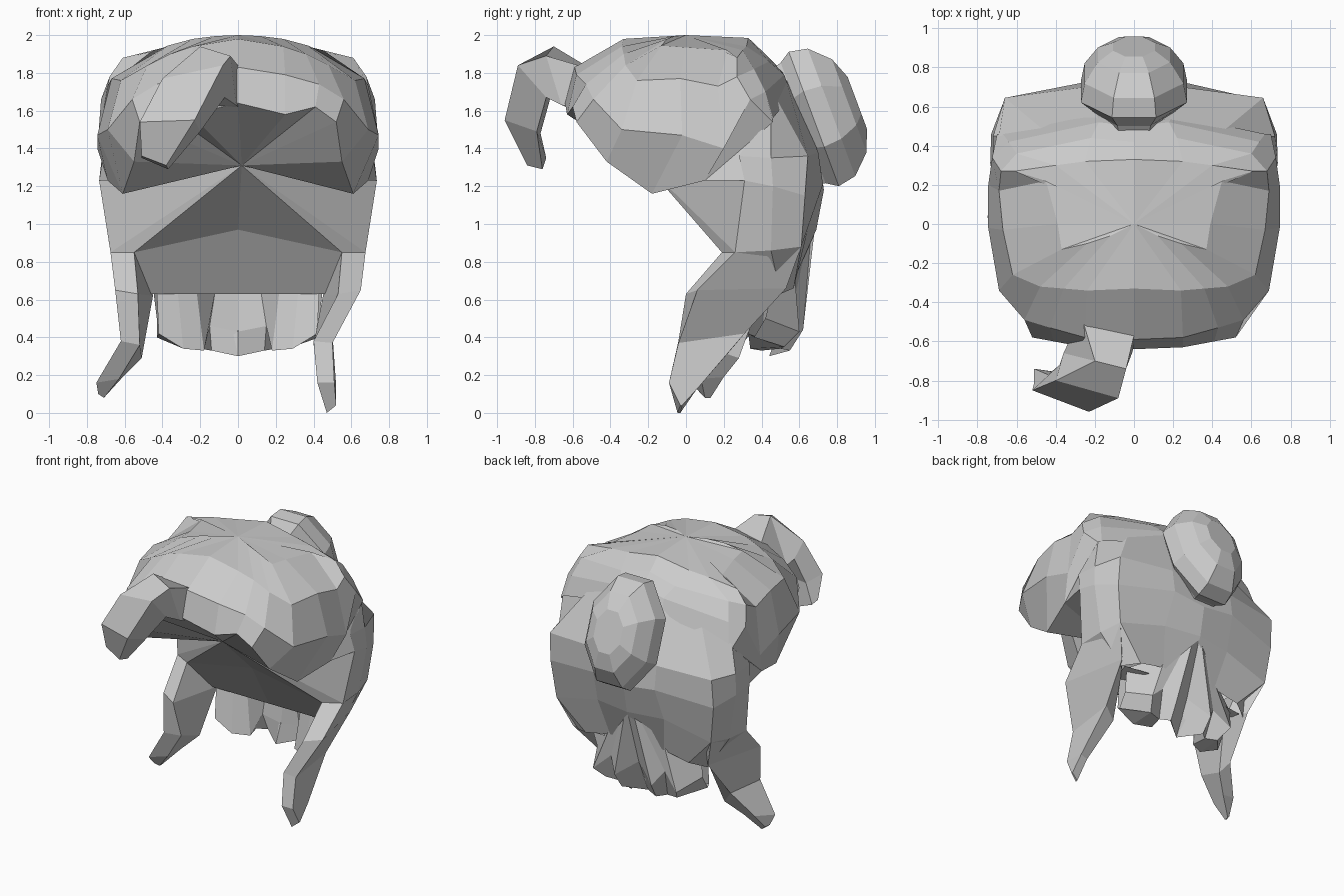
import bpy, bmesh, math
from mathutils import Vector

hair = bpy.data.materials.new("hair_grey")
hair.diffuse_color = (0.6, 0.6, 0.6, 1)


def finish(name, verts, faces):
    bm = bmesh.new()
    vs = [bm.verts.new(v) for v in verts]
    for f in faces:
        bm.faces.new([vs[i] for i in f])
    bmesh.ops.remove_doubles(bm, verts=bm.verts, dist=0.0005)
    bmesh.ops.recalc_face_normals(bm, faces=bm.faces)
    me = bpy.data.meshes.new(name)
    bm.to_mesh(me)
    bm.free()
    me.materials.append(hair)
    ob = bpy.data.objects.new(name, me)
    bpy.context.collection.objects.link(ob)
    return ob


def grid(name, rows, ring=False, caps=False):
    """Skin between rows of equal length; rows may be closed rings."""
    n = len(rows[0])
    verts = [p for r in rows for p in r]
    faces = []
    for i in range(len(rows) - 1):
        for j in range(n if ring else n - 1):
            k = (j + 1) % n
            faces.append((i * n + j, i * n + k, (i + 1) * n + k, (i + 1) * n + j))
    if caps:
        faces += [tuple(range(n)), tuple(range(len(verts) - n, len(verts)))]
    return finish(name, verts, faces)


def flip(p):
    return (-p[0], p[1], p[2])


def both(half):
    """Half row starting on the centre line -> full row."""
    return [flip(p) for p in half[:0:-1]] + half


# crown: columns from front centre round to back centre, each rim -> top
cols = [
    [(0, -.64, 1.64), (0, -.59, 1.83), (0, -.33, 1.98), (0, 0, 2.0)],
    [(.25, -.63, 1.58), (.25, -.58, 1.79), (.24, -.34, 1.94), (0, 0, 2.0)],
    [(.41, -.60, 1.62), (.43, -.53, 1.74), (.36, -.33, 1.90), (.12, -.06, 1.995)],
    [(.52, -.58, 1.54), (.56, -.49, 1.66), (.48, -.32, 1.84), (.24, -.10, 1.98)],
    [(.55, -.42, 1.33), (.69, -.34, 1.50), (.62, -.26, 1.76), (.37, -.13, 1.945)],
    [(.61, -.18, 1.16), (.745, -.02, 1.47), (.67, -.03, 1.77), (.39, 0, 1.935)],
    [(.69, .10, 1.23), (.745, .20, 1.40), (.69, .17, 1.73), (.45, .22, 1.92)],
    [(.70, .46, 1.54), (.725, .34, 1.66), (.68, .27, 1.78), (.61, .27, 1.88)],
    [(.67, .46, 1.56), (.64, .42, 1.70), (.60, .36, 1.82), (.40, .30, 1.92)],
    [(.20, .56, 1.68), (.18, .52, 1.79), (.22, .44, 1.86), (.25, .32, 1.94)],
    [(0, .60, 1.65), (0, .50, 1.82), (0, .42, 1.90), (0, .33, 1.985)],
]
grid("crown", cols + [[flip(p) for p in c] for c in cols[-2::-1]])
# roof patch closing the top of the crown
roof = [c[3] for c in cols]
roof = roof[1:] + [flip(p) for p in roof[-2:1:-1]]
finish("crown_top", roof, [(0, i, i + 1) for i in range(1, len(roof) - 1)])

# back of the hair: rows from the crown down to the nape
back = [
    [(0, .55, 1.76), (.18, .53, 1.76), (.45, .47, 1.68), (.69, .45, 1.56), (.71, .30, 1.39)],
    [(0, .70, 1.38), (.25, .70, 1.38), (.66, .645, 1.36), (.72, .45, 1.35), (.72, .28, 1.36)],
    [(0, .73, 1.18), (.25, .725, 1.21), (.665, .63, 1.15), (.73, .46, 1.20), (.735, .31, 1.23)],
    [(0, .69, .97), (.27, .645, .97), (.63, .61, .88), (.67, .45, .86), (.675, .26, .85)],
    [(0, .56, .70), (.22, .57, .70), (.42, .57, .66), (.53, .50, .63), (.47, .32, .63)],
]
grid("back_hair", [both(r) for r in back])

# underside: fan out to the rim, then a band stepping down to the nape
centre = (.02, -.21, 1.31)
rim = [c[0] for c in cols[:7]] + [(.735, .31, 1.23), (.675, .26, .85), (.55, .19, .85)]
fan = both(rim)
fan += [(0, .16, .97), fan[0]]
finish("underside", [centre] + fan, [(0, i, i + 1) for i in range(1, len(fan))])
grid("inner_band", [both([(0, .16, .97), (.55, .19, .85)]),
                    both([(0, .36, .63), (.46, .36, .63)]),
                    both([(0, .55, .66), (.50, .50, .64)])])
for side, m in (("right", lambda p: p), ("left", flip)):
    grid("rim_edge_" + side, [[m(cols[6][0]), m(cols[7][0])],
                              [m((.735, .31, 1.23)), m((.71, .30, 1.39))]])

# bun: tilted eight-sided rings
out, down = Vector((0, .94, .35)), Vector((0, .35, -.94))
rings = []
for d, w, l in [(-.06, .19, .33), (0, .21, .35), (.06, .28, .39), (.16, .26, .37),
                (.26, .19, .27), (.305, .11, .15)]:
    c = Vector((0, .62, 1.535)) + out * d
    rings.append([c + Vector((w * math.cos(a), 0, 0)) * 1.05 + down * l * math.sin(a) * 1.05
                  for a in [math.pi * (k + .5) / 4 for k in range(8)]])
grid("bun", rings, ring=True, caps=True)

# curled forelock
grid("forelock", [
    [(-.26, -.50, 1.82), (0, -.57, 1.84), (0, -.62, 1.62), (-.30, -.53, 1.58)],
    [(-.20, -.70, 1.94), (-.04, -.74, 1.89), (-.01, -.66, 1.63), (-.36, -.66, 1.63)],
    [(-.40, -.80, 1.77), (-.08, -.89, 1.84), (-.07, -.74, 1.67), (-.38, -.72, 1.66)],
    [(-.52, -.85, 1.54), (-.23, -.96, 1.55), (-.20, -.79, 1.49), (-.44, -.77, 1.48)],
    [(-.51, -.81, 1.36), (-.38, -.84, 1.31), (-.37, -.76, 1.29), (-.51, -.74, 1.35)],
], ring=True, caps=True)

# side locks: shared top, different tips
top = [
    [(.675, .26, .85), (.55, .19, .85), (.50, .50, .85), (.63, .61, .88)],
    [(.65, .06, .65), (.53, .0, .63), (.45, .40, .62), (.55, .53, .66)],
]
grid("right_lock", top + [
    [(.50, -.04, .37), (.40, -.04, .38), (.40, .26, .36), (.50, .31, .42)],
    [(.51, -.09, .16), (.42, -.09, .16), (.46, .06, .13), (.52, .07, .14)],
    [(.52, -.03, .04), (.47, -.045, .0), (.47, -.03, .0), (.52, -.02, .04)],
], ring=True, caps=True)
grid("left_lock", [[flip(p) for p in r] for r in top] + [
    [(-.62, .02, .38), (-.52, .08, .36), (-.51, .28, .29), (-.58, .31, .38)],
    [(-.75, .03, .16), (-.63, .08, .18), (-.61, .20, .19), (-.70, .20, .20)],
    [(-.74, .08, .10), (-.71, .10, .08), (-.71, .13, .08), (-.73, .12, .10)],
], ring=True, caps=True)

# pleated nape tuft, its pleats gathered under the bun
nape = [
    [(0, .68, .96), (.04, .66, .93), (.08, .64, .90), (.20, .57, .80), (.45, .46, .66)],
    [(0, .55, .55), (.15, .62, .44), (.22, .56, .54), (.34, .60, .43), (.43, .42, .50)],
    [(0, .44, .30), (.14, .55, .33), (.20, .50, .34), (.29, .52, .35), (.43, .36, .40)],
    [(0, .50, .43), (.15, .50, .46), (.18, .40, .33), (.29, .34, .34), (.42, .33, .42)],
    [(0, .54, .65), (.12, .50, .65), (.22, .42, .65), (.32, .40, .65), (.43, .36, .65)],
]
grid("nape_tuft", [both(r) for r in nape])
